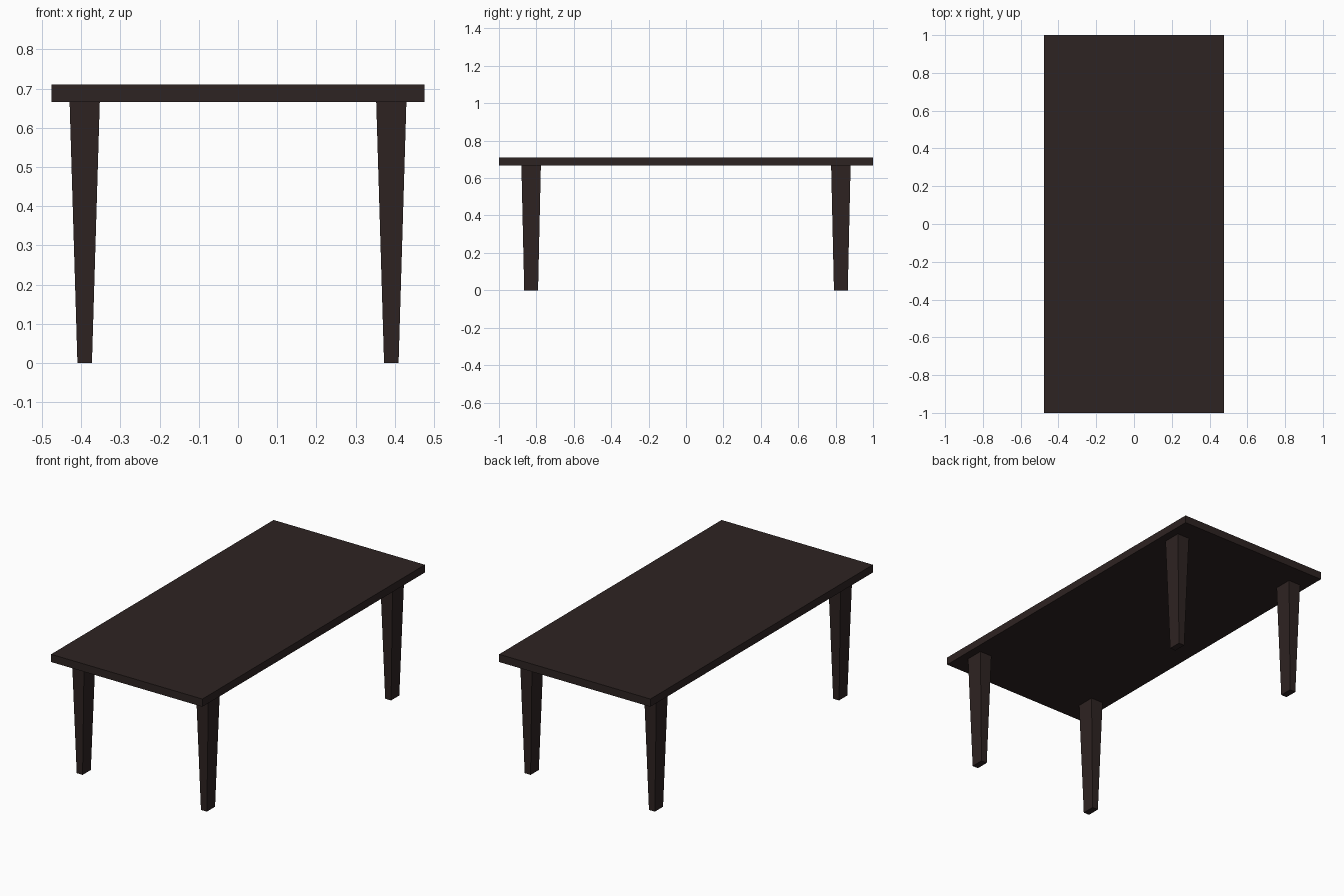
import bpy, bmesh

if "Cube" in bpy.data.objects:
    bpy.data.objects.remove(bpy.data.objects["Cube"])

wood = bpy.data.materials.new("dark_brown_wood")
wood.diffuse_color = (0.027, 0.017, 0.016, 1)
wood.use_nodes = True
wood.node_tree.nodes["Principled BSDF"].inputs["Base Color"].default_value = wood.diffuse_color


def tapered_box(name, cx, cy, z0, z1, bottom, top):
    """Box whose half sizes run from bottom (x, y) to top (x, y)."""
    bm = bmesh.new()
    bmesh.ops.create_cube(bm, size=2)
    for v in bm.verts:
        hx, hy = top if v.co.z > 0 else bottom
        v.co = (cx + v.co.x * hx, cy + v.co.y * hy, z1 if v.co.z > 0 else z0)
    mesh = bpy.data.meshes.new(name)
    bm.to_mesh(mesh)
    bm.free()
    mesh.materials.append(wood)
    obj = bpy.data.objects.new(name, mesh)
    bpy.context.collection.objects.link(obj)
    return obj


# Tabletop slab
tapered_box("tabletop", 0, 0, 0.666, 0.71, (0.476, 1.0), (0.476, 1.0))

# Four tapered legs
for y_name, sy in (("front", -1), ("back", 1)):
    for x_name, sx in (("left", -1), ("right", 1)):
        tapered_box(f"{y_name}_{x_name}_leg", sx * 0.391, sy * 0.828,
                    0, 0.666, (0.0185, 0.037), (0.0385, 0.052))
